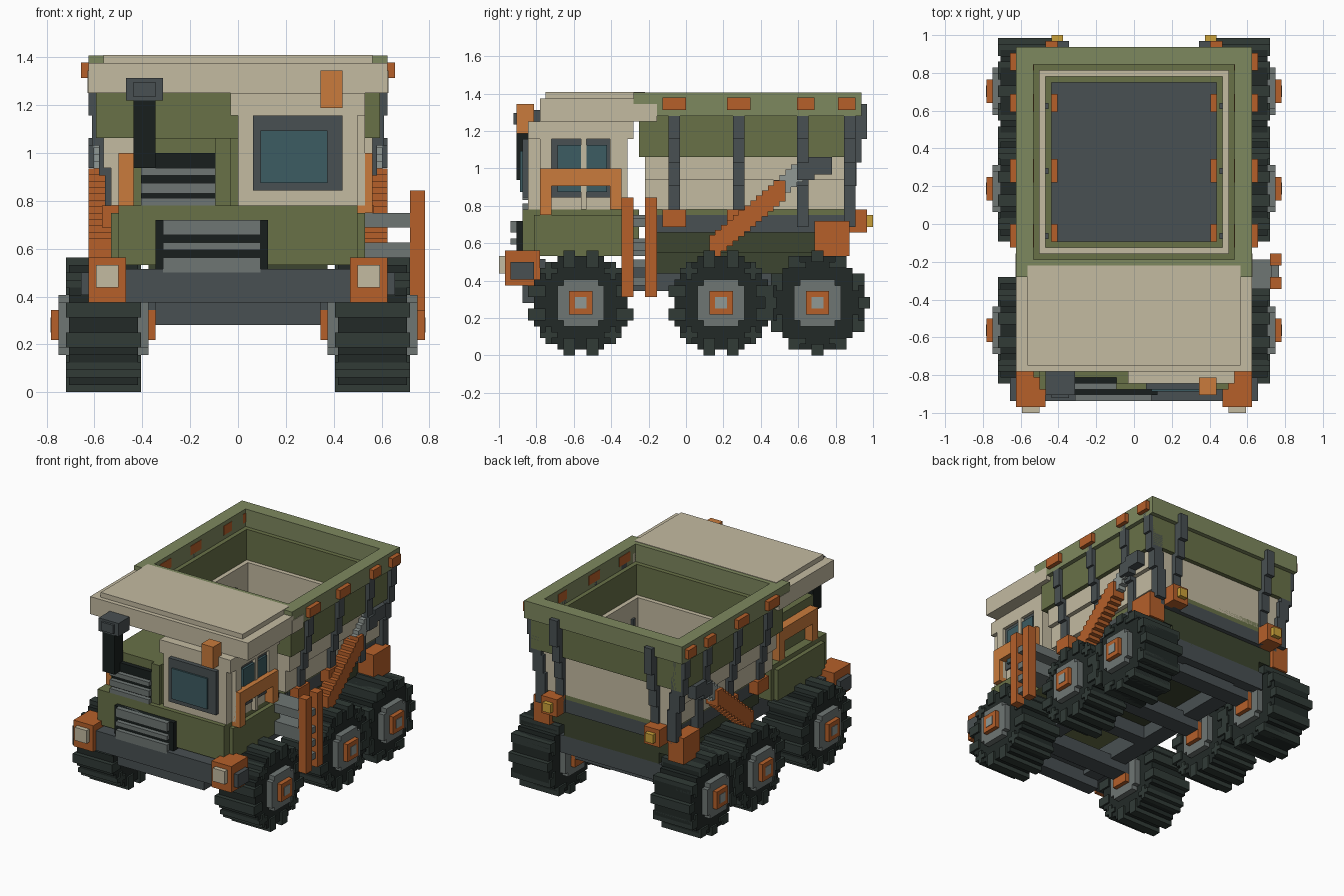
import bpy, math

if "Cube" in bpy.data.objects:
    bpy.data.objects.remove(bpy.data.objects["Cube"])

U = 1 / 32  # one block; all sizes below are in blocks
PALETTE = dict(olive='687049', olive_light='7D875F', olive_dark='3F4733', beige='C2B9A0',
               orange='B4602E', amber='C87A3E', yellow='C9A03C', grey='4A5153', steel='6E7573',
               silver='8F9793', black='1E2423', tyre='272E2C', tread='343D39', glass='3F5C62')
MATS = {}
for key, h in PALETTE.items():
    m = bpy.data.materials.new(key)
    m.diffuse_color = [(int(h[i:i + 2], 16) / 255) ** 2.2 for i in (0, 2, 4)] + [1]
    m.use_nodes = True
    m.node_tree.nodes["Principled BSDF"].inputs["Base Color"].default_value = m.diffuse_color
    MATS[key] = m

FACES = [(0, 1, 3, 2), (4, 6, 7, 5), (0, 4, 5, 1), (2, 3, 7, 6), (0, 2, 6, 4), (1, 5, 7, 3)]


def part(name, color, boxes, mirror=False):
    """One object from boxes given as (x0, x1, y0, y1, z0, z1)."""
    boxes = list(boxes)
    if mirror:
        boxes += [(-b[1], -b[0], *b[2:]) for b in boxes]
    verts, faces = [], []
    for b in boxes:
        n = len(verts)
        verts += [(x * U, y * U, z * U) for x in b[:2] for y in b[2:4] for z in b[4:]]
        faces += [tuple(n + i for i in f) for f in FACES]
    me = bpy.data.meshes.new(name)
    me.from_pydata(verts, [], faces)
    me.materials.append(MATS[color])
    ob = bpy.data.objects.new(name, me)
    bpy.context.collection.objects.link(ob)
    return ob


def ring(xo, y0, y1, xi, j0, j1, z0, z1):
    """Four walls around a rectangular opening."""
    return [(xi, xo, y0, y1, z0, z1), (-xo, -xi, y0, y1, z0, z1),
            (-xi, xi, y0, j0, z0, z1), (-xi, xi, j1, y1, z0, z1)]


def disc(cy, x0, x1, keep):
    """Blocky disc about the axle: runs of kept cells, row by row."""
    out = []
    for k in range(-10, 10):
        start = None
        for j in range(-10, 11):
            ok = j < 10 and keep(j + .5, k + .5)
            if ok and start is None:
                start = j
            if not ok and start is not None:
                out.append((x0, x1, cy + start, cy + j, 9 + k, 10 + k))
                start = None
    return out


# Wheels
for label, cy, phase in (('front', -18, .26), ('middle', 6, .26), ('rear', 22.5, 0)):
    def lug(a, b):
        t = (math.atan2(b, a) + phase) / (math.pi / 6)
        return 6.6 < math.hypot(a, b) < 9.15 and abs(t - round(t)) < .3
    part(label + '_tyres', 'tyre', disc(cy, 13.4, 22.6, lambda a, b: math.hypot(a, b) < 8.3), True)
    part(label + '_tread', 'tread', disc(cy, 13, 23, lug), True)
    part(label + '_rims', 'steel', disc(cy, 12, 24, lambda a, b: math.hypot(a, b) < 4.4), True)
    part(label + '_hubs', 'orange', [(11, 25, cy - 2, cy + 2, 7, 11)], True)
    part(label + '_hub_centres', 'silver', [(24, 25.1, cy - 1, cy + 1, 8, 10)], True)
    part(label + '_axle', 'grey', [(-13, 13, cy - 2, cy + 2, 9, 12)])

# Chassis
part('chassis_rails', 'grey', [(7, 11, -26, 27, 11, 15)], True)
part('cross_members', 'grey', [(-11, 11, -28, -25, 9, 15), (-11, 11, -8, -5, 11, 15),
                               (-13, 13, 25, 27, 11, 15)])
part('belly', 'olive_dark', [(-12, 12, -7, 27, 14, 18), (-15, 15, -5, 27, 17.5, 21)])
part('bed_floor', 'grey', [(-16, 16, -5, 28, 21, 24)])

# Hopper: stepped walls, widening upwards
part('hopper_rim', 'olive_light', ring(20, -9, 30, 17, -6, 27, 41, 45))
part('hopper_upper_wall', 'olive', ring(19, -8, 29, 16, -5, 26, 34, 41))
part('hopper_lower_wall', 'beige', ring(18, -7, 28, 15, -4, 25, 30, 34)
     + ring(17, -7, 28, 15, -4, 25, 25, 30))
part('hopper_sill', 'olive', ring(16, -6, 28, 14, -3, 24, 24, 26))

# Hopper ribs and caps
ribs, caps = [], []
for y in (-3, 8, 19, 27):
    ribs += [(17, 20, y, y + 2, 37, 42), (16.5, 19.5, y, y + 2, 33, 37),
             (16, 18.6, y, y + 2, 29, 33), (15.5, 17.8, y, y + 2, 22, 29)]
for y0, y1 in ((-4, 0), (7, 11), (19, 22), (26, 29)):
    caps.append((16.9, 21, y0, y1, 42, 45 - .9))
caps += [(13, 18.2, -4, 0, 22, 25), (13, 18.2, 7, 11, 22, 25), (13, 16, 19, 22, 22, 25)]
part('side_ribs', 'grey', ribs, True)
part('inner_ribs', 'grey', [(14.5, 15.2, y, y + 1, 24, 30) for y in (-2.5, 8.5, 19.5)], True)
part('rib_caps', 'orange', caps, True)
part('back_ribs', 'grey', [(11, 13, 28, 31, 37, 43), (11, 13, 27.5, 30, 33, 37),
                           (11, 13, 27, 29.2, 29, 33), (11, 13, 27, 28.6, 21, 29)], True)
part('tail_light_housings', 'orange', [(11, 15, 27, 31, 21, 25)], True)
part('tail_lights', 'yellow', [(12, 14, 31, 32, 22, 24)], True)
part('side_boxes', 'orange', [(15, 19, 22, 28, 17, 23)], True)

# Stepped lift rams
part('ram_cylinders', 'orange', [(17, 20, 4 + i, 6 + i, 17 + .85 * i, 20.6 + .85 * i)
                                 for i in range(12)], True)
part('ram_rods', 'silver', [(17.5, 19.3, 15 + i, 17 + i, 27 + .9 * i, 30 + .9 * i)
                            for i in range(5)], True)
part('ram_heads', 'grey', [(17, 20, 19, 22, 30, 33), (17, 20, 21, 25, 31, 34)], True)

# Canopy over the cab
part('canopy', 'beige', [(-20, 20, -25, -8.5, 40, 44), (-18, 18, -24, -7, 44, 45.1),
                         (-20.1, -17, -9, -5, 40, 43), (17, 20.1, -9, -5, 40, 43)])

# Front body
part('front_body', 'olive', [(-16, 16, -28, -8, 17, 25), (-17, 17, -26, -9, 17, 24)])
part('hood', 'olive', [(-14, 0, -26, -10, 25, 34), (-3, -1, -27, -26, 25, 34)])
part('hood_grille', 'black', [(-13, -3, -27, -26, 25, 32)])
part('hood_grille_bars', 'steel', [(-13, -3, -28, -26, a, b) for a, b in
                                   ((25, 26), (26.6, 28), (29, 30))])
part('lower_grille', 'black', [(-11, 4, -29, -27, 16, 23)])
part('lower_grille_bars', 'steel', [(-10, 3, -30, -28, a, b) for a, b in
                                    ((16, 18), (19, 20), (21, 23))])
part('exhaust_pipe', 'black', [(-14, -11, -29, -26, 30, 39)])
part('exhaust_cap', 'grey', [(-15, -10, -29, -25, 39, 42), (-14, -11, -29.5, -24, 39.5, 41.5)])

# Cab
part('cab', 'beige', [(0, 16, -27, -10, 25, 37), (14.5, 17, -25, -23, 25, 37),
                      (14.5, 17, -13, -10, 25, 37), (15, 17, -18, -17, 25, 37)])
part('cab_roof', 'beige', [(-1, 17, -27, -9, 37, 40)])
part('windscreen_frame', 'grey', [(2, 14, -28, -26, 27, 37)])
part('windscreen', 'glass', [(3, 12, -28.4, -27, 28, 35)])
part('side_window_frame', 'grey', [(15, 16.3, -23, -13, 27, 37)])
part('side_windows', 'glass', [(15, 16.8, -22, -18, 28, 36), (15, 16.8, -17, -13.5, 28, 36)])
part('roof_beacon', 'amber', [(11, 14, -29, -26, 38, 43)])


# Handrails
def rail(x):
    return [(x, x + 2, -25, -11, 29, 32), (x, x + 2, -25, -23, 24, 29), (x, x + 2, -13, -11, 25, 29)]


part('right_handrail', 'amber', rail(16))
part('left_handrail', 'amber', rail(-16))

# Bumper and headlights
part('bumper', 'grey', [(-18, 18, -30, -24, 12, 16.5), (-21, 21, -30, -26, 13, 16)])
part('headlight_housings', 'orange', [(15, 20, -31, -25, 12, 18)], True)
part('headlights', 'beige', [(16, 19, -32, -31, 14, 17)], True)

# Ladder on the right side
part('ladder_rails', 'orange', [(23, 25, -11, -9, 10, 27), (23, 25, -7, -5, 10, 27)])
part('ladder_rungs', 'steel', [(23.3, 24.6, -9, -7, z, z + 1.4) for z in (12, 15, 18, 22)])
part('ladder_brackets', 'steel', [(15, 23.3, -11, -6, 22, 24), (15, 23.3, -11, -6, 17, 20)])
